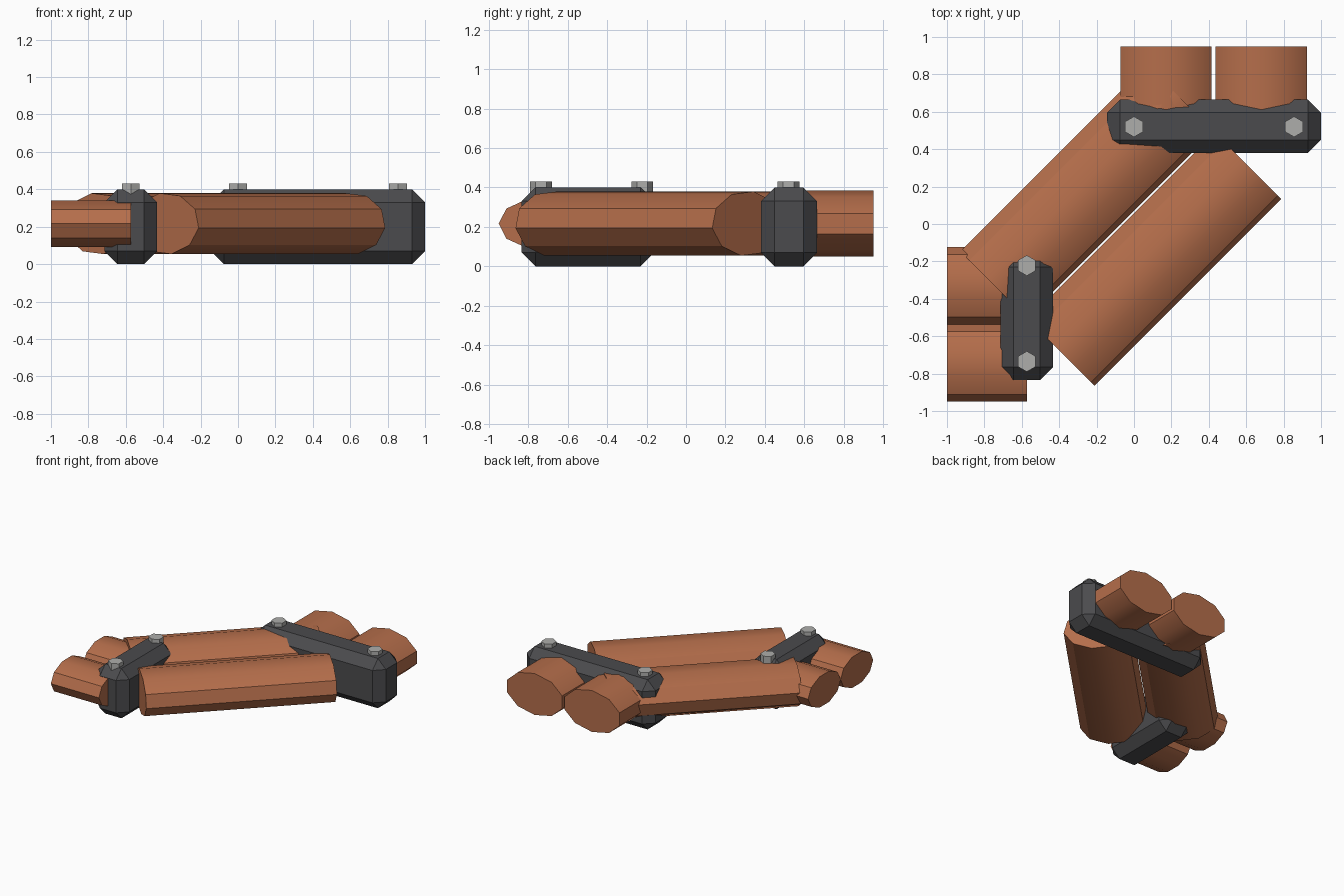
import bpy, bmesh, math
from mathutils import Vector

if "Cube" in bpy.data.objects:
    bpy.data.objects.remove(bpy.data.objects["Cube"])


def material(name, rgb):
    m = bpy.data.materials.new(name)
    m.diffuse_color = (*rgb, 1)
    m.use_nodes = True
    m.node_tree.nodes["Principled BSDF"].inputs["Base Color"].default_value = m.diffuse_color
    return m


COPPER = material("copper", (0.46, 0.155, 0.07))
DARK = material("dark_grey", (0.07, 0.07, 0.075))
STEEL = material("bolt_grey", (0.42, 0.42, 0.41))
MID_Z = 0.2165


def finish(name, bm, mat):
    bmesh.ops.recalc_face_normals(bm, faces=bm.faces)
    me = bpy.data.meshes.new(name)
    bm.to_mesh(me)
    bm.free()
    me.materials.append(mat)
    ob = bpy.data.objects.new(name, me)
    bpy.context.collection.objects.link(ob)
    return ob


def pipe(name, start, end, half_w, half_h, phase):
    """Flattened ten-sided rod between two points at mid height."""
    a, b = Vector((*start, MID_Z)), Vector((*end, MID_Z))
    side = (b - a).normalized().cross(Vector((0, 0, 1)))
    bm = bmesh.new()
    rings = []
    for c in (a, b):
        ring = []
        for i in range(10):
            t = math.radians(phase + 36 * i)
            p = c + side * half_w * math.cos(t)
            p.z += half_h * math.sin(t)
            ring.append(bm.verts.new(p))
        rings.append(ring)
    r0, r1 = rings
    for i in range(10):
        j = (i + 1) % 10
        bm.faces.new((r0[i], r0[j], r1[j], r1[i]))
    bm.faces.new(r0)
    bm.faces.new(r1)
    ob = finish(name, bm, COPPER)
    bpy.ops.object.select_all(action='DESELECT')
    ob.select_set(True)
    bpy.context.view_layer.objects.active = ob
    bpy.ops.object.shade_smooth_by_angle(angle=math.radians(32))


def clamp(name, lo, hi):
    """Chamfered bar."""
    bm = bmesh.new()
    bmesh.ops.create_cube(bm, size=1)
    for v in bm.verts:
        v.co = [(l + h) / 2 + c * (h - l) for l, h, c in zip(lo, hi, v.co)]
    bmesh.ops.bevel(bm, geom=bm.edges[:], offset=0.07, segments=1, affect='EDGES')
    finish(name, bm, DARK)


def bolt(name, x, y):
    """Hexagonal bolt head."""
    bm = bmesh.new()
    bmesh.ops.create_cone(bm, cap_ends=True, segments=6, radius1=0.055,
                          radius2=0.055, depth=0.08)
    for v in bm.verts:
        z = v.co.z
        t = math.atan2(v.co.y, v.co.x)
        t = math.radians(90 + 60 * round(math.degrees(t) / 60 - 0.01))
        v.co = (x + 0.055 * math.cos(t), y + 0.055 * math.sin(t), 0.391 + z)
    finish(name, bm, STEEL)


# Two long diagonal rods
for n, off in (("diagonal_rod_back", 0.4275), ("diagonal_rod_front", -0.2985)):
    s, e = -1.075, 0.92
    pipe(n, ((s - off) / 2, (s + off) / 2), ((e - off) / 2, (e + off) / 2),
         0.254, 0.165, -8)

# Two rods leaving at the back
for n, x in (("back_rod_left", 0.171), ("back_rod_right", 0.6815)):
    pipe(n, (x, 0.52), (x, 0.95), 0.257, 0.167, 18)

# Two smaller rods leaving at the left
for n, y in (("left_rod_back", -0.33), ("left_rod_front", -0.743)):
    pipe(n, (-1.0, y), (-0.573, y), 0.207, 0.13, 0)

# Clamps over the joints
clamp("back_clamp", (-0.145, 0.38, 0), (1.0, 0.665, 0.4))
clamp("left_clamp", (-0.715, -0.834, 0), (-0.432, -0.16, 0.4))

# Bolts
for i, (x, y) in enumerate(((0, 0.52), (0.856, 0.52), (-0.573, -0.222), (-0.573, -0.735))):
    bolt(f"bolt_{i + 1}", x, y)
